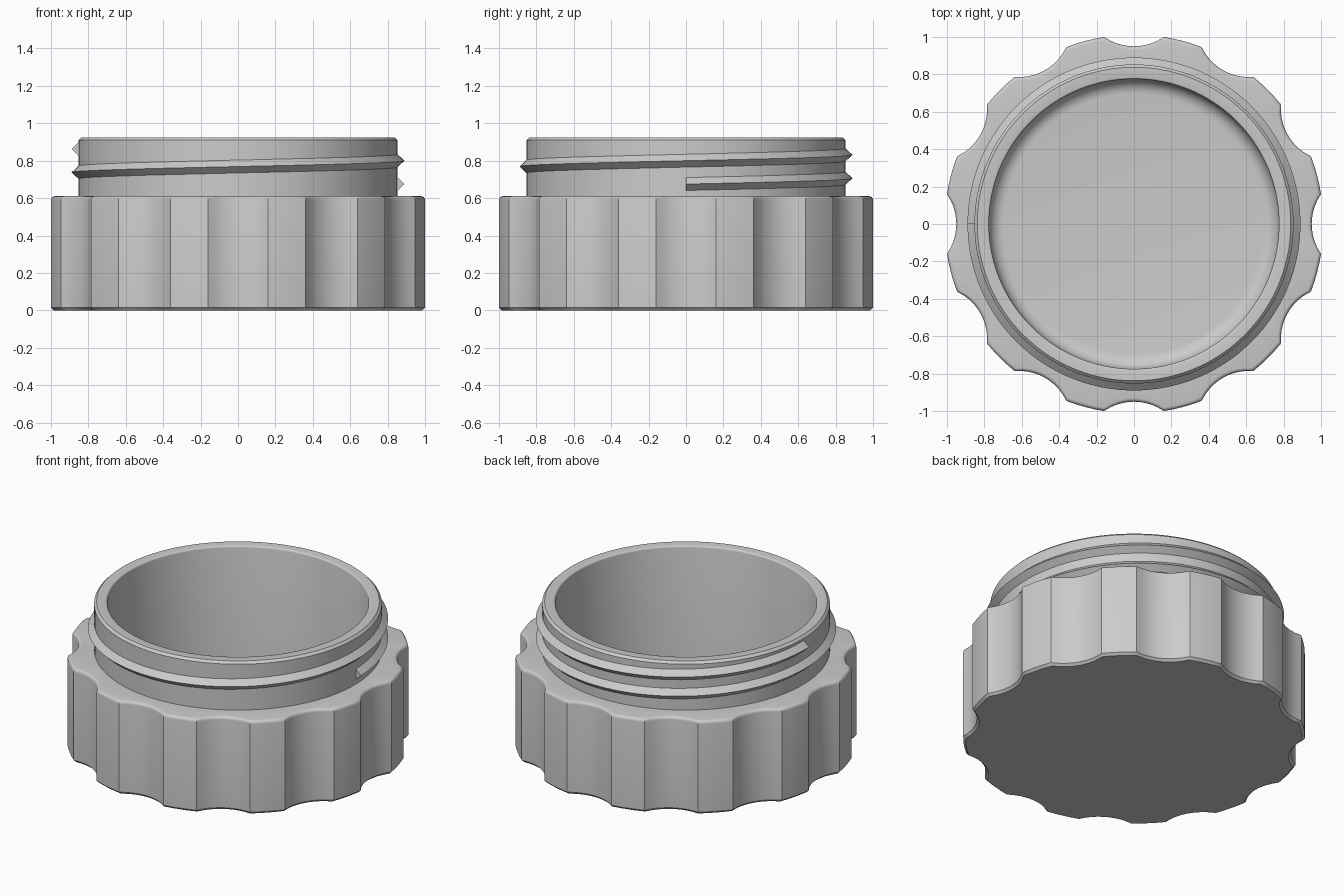
import bpy, bmesh
from math import sin, cos, pi, radians, sqrt

cube = bpy.data.objects.get("Cube")
if cube:
    bpy.data.objects.remove(cube, do_unlink=True)

# Single grey material
grey = bpy.data.materials.new("plain grey")
grey.use_nodes = True
colour = (0.6, 0.6, 0.6, 1)
grey.diffuse_color = colour
grey.node_tree.nodes["Principled BSDF"].inputs["Base Color"].default_value = colour

# Angles shared by every ring: twelve scallops, each followed by a land
HALF = 9.1
ANGLES = []
for k in range(12):
    ANGLES += [radians(30 * k - HALF + 2 * HALF * i / 10) for i in range(10)]
    ANGLES += [radians(30 * k + HALF + (30 - 2 * HALF) * i / 4) for i in range(4)]


def circle(r, z):
    return [(r * cos(a), r * sin(a), z) for a in ANGLES]


def scallop(inset, z):
    """Grip outline: a large circle bitten by twelve small ones."""
    bite, dist, points = 0.28, 1.23, []
    for a in ANGLES:
        t = (a + pi / 12) % (pi / 6) - pi / 12
        r = 1.0127
        s = bite ** 2 - (dist * sin(t)) ** 2
        if s > 0:
            r = min(r, dist * cos(t) - sqrt(s))
        r -= inset
        points.append((r * cos(a), r * sin(a), z))
    return points


def skin(name, rings, cap_first=False, cap_last=False):
    """Join successive rings of points with quads."""
    bm = bmesh.new()
    loops = [[bm.verts.new(p) for p in ring] for ring in rings]
    for lo, hi in zip(loops, loops[1:]):
        n = len(lo)
        for i in range(n):
            j = (i + 1) % n
            bm.faces.new((lo[i], lo[j], hi[j], hi[i]))
    if cap_first:
        bm.faces.new(loops[0][::-1])
    if cap_last:
        bm.faces.new(loops[-1])
    return finish(name, bm)


def finish(name, bm):
    mesh = bpy.data.meshes.new(name)
    bm.to_mesh(mesh)
    bm.free()
    mesh.materials.append(grey)
    obj = bpy.data.objects.new(name, mesh)
    bpy.context.collection.objects.link(obj)
    bpy.ops.object.select_all(action="DESELECT")
    obj.select_set(True)
    bpy.context.view_layer.objects.active = obj
    bpy.ops.object.shade_smooth_by_angle(angle=radians(32))
    return obj


def quarter(steps):
    return [pi / 2 * i / steps for i in range(steps + 1)]


# Scalloped grip: chamfered underside, rounded shoulder, ledge up to the neck
rings = [scallop(0.015, 0), scallop(0, 0.015)]
rings += [scallop(0.02 * (1 - cos(t)), 0.59 + 0.02 * sin(t)) for t in quarter(4)]
rings.append(circle(0.853, 0.61))
skin("scalloped_base", rings, cap_first=True)

# Neck, rim and hollow inside with a filleted floor
rings = [circle(0.853, 0.61), circle(0.853, 0.91), circle(0.838, 0.925)]
rings += [circle(0.775 + 0.01 * (1 - sin(t)), 0.915 + 0.01 * cos(t)) for t in quarter(3)]
rings += [circle(0.775 - 0.08 * (1 - cos(t)), 0.16 - 0.08 * sin(t)) for t in quarter(6)]
skin("neck_and_hollow", rings, cap_last=True)

# Screw thread: triangular section swept one and a half turns
bm = bmesh.new()
STEPS, PITCH = 180, 0.125
section = [(0.845, -0.042), (0.89, 0), (0.845, 0.042)]
loops = []
for i in range(STEPS + 1):
    a = 3 * pi * i / STEPS
    z = 0.675 + PITCH * a / (2 * pi)
    loops.append([bm.verts.new((r * cos(a), r * sin(a), z + dz)) for r, dz in section])
for lo, hi in zip(loops, loops[1:]):
    for i in range(3):
        j = (i + 1) % 3
        bm.faces.new((lo[i], hi[i], hi[j], lo[j]))
bm.faces.new(loops[0])
bm.faces.new(loops[-1][::-1])
bmesh.ops.recalc_face_normals(bm, faces=bm.faces[:])
finish("screw_thread", bm)
